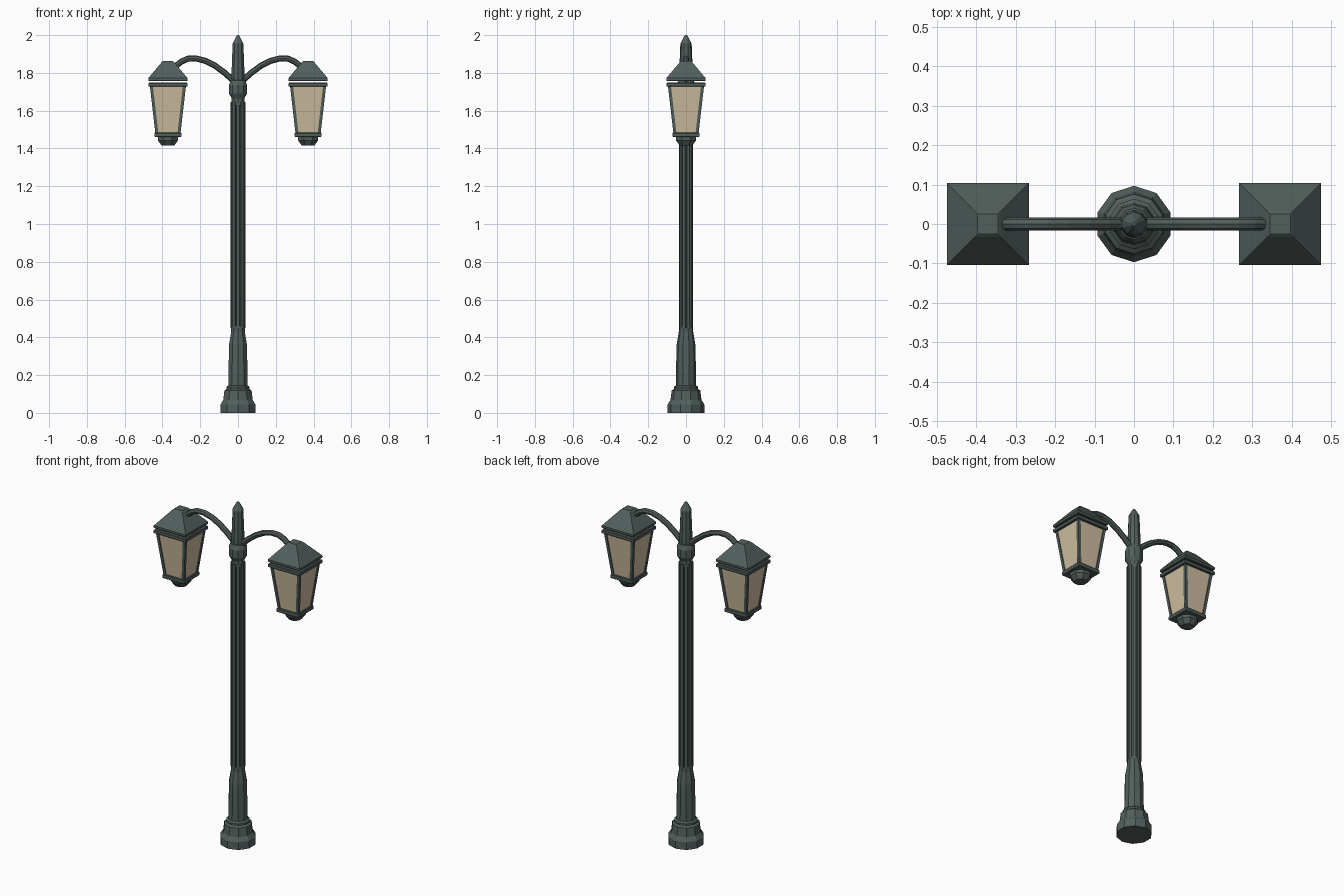
import bpy, bmesh
from math import sin, cos, pi, sqrt
from mathutils import Vector

if "Cube" in bpy.data.objects:
    bpy.data.objects.remove(bpy.data.objects["Cube"])


def material(name, rgb):
    m = bpy.data.materials.new(name)
    m.diffuse_color = (*rgb, 1)
    m.use_nodes = True
    m.node_tree.nodes["Principled BSDF"].inputs["Base Color"].default_value = m.diffuse_color
    return m


METAL = material("green_iron", (0.085, 0.115, 0.108))
GLASS = material("warm_glass", (0.62, 0.52, 0.35))


def loft(name, rings, mat=METAL):
    """Skin a list of equal-length point rings and cap both ends."""
    bm = bmesh.new()
    rows = [[bm.verts.new(p) for p in ring] for ring in rings]
    n = len(rows[0])
    for a, b in zip(rows, rows[1:]):
        for i in range(n):
            j = (i + 1) % n
            bm.faces.new((a[i], a[j], b[j], b[i]))
    bm.faces.new(rows[0])
    bm.faces.new(rows[-1])
    bmesh.ops.recalc_face_normals(bm, faces=bm.faces)
    me = bpy.data.meshes.new(name)
    bm.to_mesh(me)
    bm.free()
    me.materials.append(mat)
    ob = bpy.data.objects.new(name, me)
    bpy.context.collection.objects.link(ob)
    return ob


def turned(name, profile, sides=10, x=0, phase=pi / 2):
    """Faceted lathe from (radius, z) pairs."""
    return loft(name, [[(x + r * cos(phase + 2 * pi * i / sides),
                         r * sin(phase + 2 * pi * i / sides), z)
                        for i in range(sides)] for r, z in profile])


def square(name, profile, x, mat=METAL, y=0):
    """Square-section solid from (half width, z) pairs."""
    return loft(name, [[(x + sx * h, y + sy * h, z) for sx, sy in
                        ((-1, -1), (1, -1), (1, 1), (-1, 1))]
                       for h, z in profile], mat)


# Stepped pedestal
turned("base", [(0.097, 0), (0.097, 0.045), (0.082, 0.068), (0.076, 0.118),
                (0.064, 0.127), (0.064, 0.138), (0.054, 0.146),
                (0.050, 0.36), (0.038, 0.43), (0.038, 0.46)])

# Fluted shaft: each flute has two outer and two inner corners
flutes = []
for k in range(10):
    a = pi / 2 + k * pi / 5
    for da, r in ((-0.19, 0.039), (0.19, 0.039), (0.25, 0.031), (0.378, 0.031)):
        flutes.append((r * cos(a + da), r * sin(a + da)))
loft("fluted_shaft", [[(x, y, z) for x, y in flutes] for z in (0.45, 1.645)])

# Collar and finial
turned("collar", [(0.035, 1.63), (0.035, 1.665), (0.050, 1.69), (0.050, 1.735),
                  (0.040, 1.76), (0.030, 1.765)])
turned("finial", [(0.036, 1.755), (0.036, 1.80), (0.030, 1.955),
                  (0.009, 1.995), (0.005, 2.0)])

ARM = [(0.02, 1.755), (0.07, 1.80), (0.12, 1.837), (0.17, 1.863), (0.22, 1.876),
       (0.265, 1.875), (0.30, 1.86), (0.335, 1.832)]

for s, side in ((-1, "left"), (1, "right")):
    # Curved arm, eight-sided tube
    pts = [Vector((s * x, 0, z)) for x, z in ARM]
    rings = []
    for i, p in enumerate(pts):
        t = (pts[min(i + 1, len(pts) - 1)] - pts[max(i - 1, 0)]).normalized()
        up = Vector((0, 1, 0)).cross(t)
        rings.append([p + 0.016 * (cos(k * pi / 4) * Vector((0, 1, 0))
                                   + sin(k * pi / 4) * up) for k in range(8)])
    loft(side + "_arm", rings)

    # Lantern roof, rims, glass and bottom cap
    cx = s * 0.371
    square(side + "_roof", [(0.101, 1.757), (0.104, 1.760), (0.104, 1.772),
                            (0.032, 1.858), (0.026, 1.863)], cx)
    square(side + "_top_rim", [(0.101, 1.727), (0.104, 1.730),
                               (0.104, 1.745), (0.101, 1.748)], cx)
    square(side + "_glass", [(0.061, 1.475), (0.091, 1.73)], cx, GLASS)
    square(side + "_bottom_rim", [(0.068, 1.460), (0.071, 1.464),
                                  (0.071, 1.480), (0.068, 1.484)], cx)
    turned(side + "_bottom_cap", [(0.036, 1.415), (0.058, 1.443), (0.058, 1.462)],
           8, cx, pi / 8)

    # Four slanted corner bars
    for i, (sx, sy) in enumerate(((-1, -1), (1, -1), (1, 1), (-1, 1))):
        w = 0.008
        loft(f"{side}_corner_bar_{i + 1}",
             [[(cx + sx * c + dx * w, sy * c + dy * w, z) for dx, dy in
               ((-1, -1), (1, -1), (1, 1), (-1, 1))]
              for c, z in ((0.058, 1.475), (0.088, 1.735))])
